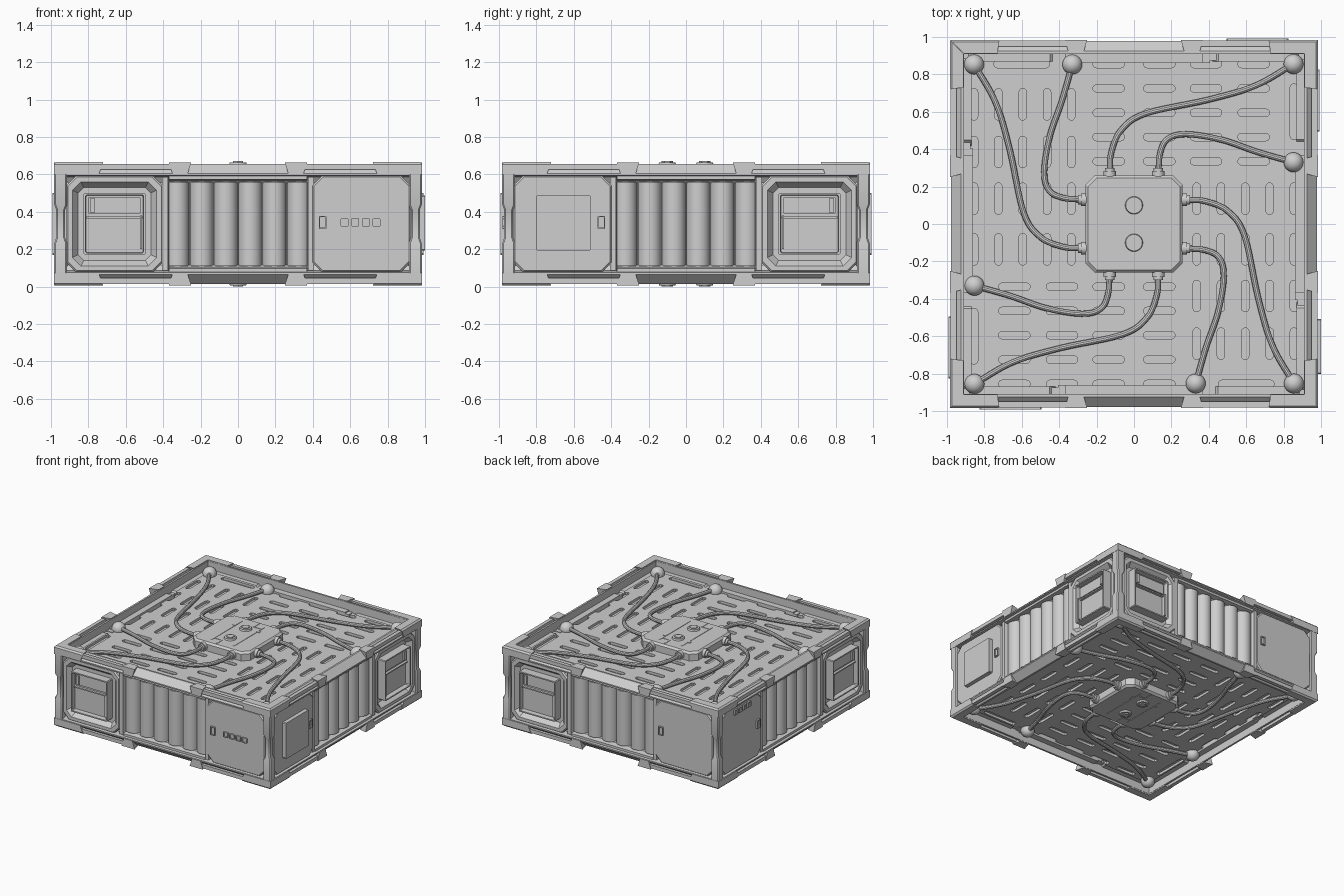
import bpy, bmesh, math
from mathutils import Matrix, Vector

if "Cube" in bpy.data.objects:
    bpy.data.objects.remove(bpy.data.objects["Cube"])

H = 0.67  # total height
grey = bpy.data.materials.new("light_grey")
grey.diffuse_color = (0.62, 0.62, 0.62, 1)
grey.use_nodes = True
grey.node_tree.nodes["Principled BSDF"].inputs["Base Color"].default_value = grey.diffuse_color

T = Matrix.Translation
I = Matrix.Identity(4)
MX = Matrix.Scale(-1, 4, (1, 0, 0))
ZM = T((0, 0, H)) @ Matrix.Scale(-1, 4, (0, 0, 1))
ROT = [Matrix.Rotation(k * math.pi / 2, 4, 'Z') for k in range(4)]
FACES = [ROT[0], ROT[1] @ MX, ROT[2], ROT[3] @ MX]      # front, right, back, left
TWO = [I, ZM]
ROT2 = [z @ r for z in TWO for r in ROT]
EDGES = [r @ m for r in ROT2 for m in (I, MX)]


def obj(name, bm, mats=(I,)):
    """Join transformed copies of bm into one object."""
    out = bmesh.new()
    for m in mats:
        c = bm.copy()
        c.transform(m)
        if m.determinant() < 0:
            bmesh.ops.reverse_faces(c, faces=c.faces[:])
        tmp = bpy.data.meshes.new("tmp")
        c.to_mesh(tmp)
        out.from_mesh(tmp)
        bpy.data.meshes.remove(tmp)
        c.free()
    me = bpy.data.meshes.new(name)
    out.to_mesh(me)
    out.free()
    bm.free()
    me.materials.append(grey)
    o = bpy.data.objects.new(name, me)
    bpy.context.collection.objects.link(o)
    return o


def box(bm, x0, x1, y0, y1, z0, z1):
    m = T(((x0 + x1) / 2, (y0 + y1) / 2, (z0 + z1) / 2)) @ Matrix.Diagonal((x1 - x0, y1 - y0, z1 - z0, 1))
    return bmesh.ops.create_cube(bm, size=1, matrix=m)['verts']


def cyl(bm, r, h, m, seg=24, r2=None):
    bmesh.ops.create_cone(bm, cap_ends=True, segments=seg, radius1=r,
                          radius2=r if r2 is None else r2, depth=h, matrix=m)


def loft(bm, loops, m=I):
    """Skin chamfered rectangles (half width, half height, chamfer, level) and cap the last."""
    prev = None
    for a, b, c, z in loops:
        pts = [(a, -b + c), (a, b - c), (a - c, b), (-a + c, b),
               (-a, b - c), (-a, -b + c), (-a + c, -b), (a - c, -b)]
        ring = [bm.verts.new(m @ Vector((x, y, z))) for x, y in pts]
        if prev:
            for i in range(8):
                j = (i + 1) % 8
                bm.faces.new((prev[i], prev[j], ring[j], ring[i]))
        prev = ring
    bm.faces.new(prev)


def on_front(x, z):
    return T((x, 0, z)) @ Matrix.Rotation(math.pi / 2, 4, 'X')


# inner core behind everything
bm = bmesh.new()
box(bm, -0.88, 0.88, -0.88, 0.88, 0.11, 0.56)
obj("core", bm)

# slotted plates, top and bottom
bm = bmesh.new()
rows = [0.335 + 0.13 * i for i in range(5)]
slots = [(x, y, 0.085, 0) for x in (-0.135, 0.135, 0.385, 0.64) for y in rows]
slots.append((0.855, 0.6, 0.15, 1))
loops = [[(-0.915, -0.915), (0.915, -0.915), (0.915, 0.915), (-0.915, 0.915)]]
for k in range(4):
    for cx, cy, hl, up in slots:
        pts = []
        for s, a0 in ((1, -math.pi / 2), (-1, math.pi / 2)):
            for i in range(6):
                a = a0 + math.pi * i / 5
                p = (s * (hl - 0.02) + 0.02 * math.cos(a), 0.02 * math.sin(a))
                pts.append((cx - p[1], cy + p[0]) if up else (cx + p[0], cy + p[1]))
        for _ in range(k):
            pts = [(-y, x) for x, y in pts]
        loops.append(pts)
slot_edges = []
all_edges = []
for n, pts in enumerate(loops):
    vs = [bm.verts.new((x, y, 0.58)) for x, y in pts]
    es = [bm.edges.new((vs[i - 1], vs[i])) for i in range(len(vs))]
    all_edges += es
    if n:
        slot_edges += es
bmesh.ops.triangle_fill(bm, use_beauty=True, use_dissolve=False, edges=all_edges, normal=(0, 0, 1))
bm.normal_update()
for f in bm.faces:
    if f.normal.z < 0:
        f.normal_flip()
ext = bmesh.ops.extrude_edge_only(bm, edges=slot_edges)['geom']
bmesh.ops.translate(bm, vec=(0, 0, -0.021), verts=[g for g in ext if isinstance(g, bmesh.types.BMVert)])
obj("slotted_plates", bm, TWO)

# chamfered square rims
bm = bmesh.new()
prof = [(0.91, 0.555), (0.91, 0.655), (0.925, 0.655), (0.978, 0.605), (0.978, 0.595), (0.93, 0.585)]
rings = [[bm.verts.new((sx * d, sy * d, z)) for d, z in prof]
         for sx, sy in ((1, 1), (-1, 1), (-1, -1), (1, -1))]
for i in range(4):
    a, b = rings[i - 1], rings[i]
    for j in range(len(prof)):
        bm.faces.new((a[j - 1], b[j - 1], b[j], a[j]))
bmesh.ops.recalc_face_normals(bm, faces=bm.faces[:])
obj("rims", bm, TWO)

# corner caps, edge clamps and thin strips along every rim edge
bm = bmesh.new()
vs = box(bm, 0.73, 0.985, -0.985, -0.912, 0.598, 0.665)
for v in vs:
    if v.co.x < 0.8:
        v.co.x += 0.025 * (v.co.z < 0.63) - 0.01 * (v.co.y < -0.95)
    elif v.co.y > -0.95:
        v.co.x = 0.912
bmesh.ops.bevel(bm, geom=[e for e in bm.edges if all(v.co.y < -0.95 and v.co.z > 0.63 for v in e.verts)],
                offset=0.012, segments=1, affect='EDGES')
obj("corner_caps", bm, EDGES)
bm = bmesh.new()
for v in box(bm, 0.25, 0.37, -0.985, -0.912, 0.598, 0.663):
    if v.co.z < 0.62 or v.co.y > -0.95:
        v.co.x = 0.31 + (v.co.x - 0.31) * 0.65
obj("edge_clamps", bm, EDGES)
bm = bmesh.new()
box(bm, 0.35, 0.74, -0.98, -0.95, 0.625, 0.655)
obj("edge_strips", bm, EDGES)

# corner posts with a notch at mid height
bm = bmesh.new()
loft(bm, [(0.035, 0.035, 0.008, 0.06), (0.035, 0.035, 0.008, 0.23), (0.024, 0.024, 0.008, 0.26),
          (0.024, 0.024, 0.008, 0.41), (0.035, 0.035, 0.008, 0.44), (0.035, 0.035, 0.008, 0.61)],
     T((0.948, -0.948, 0)))
obj("corner_posts", bm, ROT)

# dished window units
bm = bmesh.new()
m = on_front(-0.66, H / 2)
loft(bm, [(0.257, 0.257, 0.05, 0.87), (0.257, 0.257, 0.05, 0.955), (0.25, 0.25, 0.05, 0.965),
          (0.225, 0.225, 0.045, 0.965), (0.195, 0.195, 0.03, 0.925), (0.165, 0.165, 0.006, 0.925),
          (0.165, 0.165, 0.006, 0.993), (0.155, 0.155, 0.006, 0.993), (0.152, 0.152, 0.006, 0.955)], m)
obj("window_units", bm, FACES)
bm = bmesh.new()
box(bm, -0.80, -0.52, -0.965, -0.95, 0.39, 0.475)
box(bm, -0.79, -0.765, -0.978, -0.95, 0.395, 0.47)
box(bm, -0.81, -0.51, -0.975, -0.95, 0.365, 0.375)
box(bm, -0.525, -0.512, -0.985, -0.95, 0.2, 0.38)
obj("window_details", bm, FACES)

# flat end panels
bm = bmesh.new()
loft(bm, [(0.262, 0.257, 0.05, 0.87), (0.262, 0.257, 0.05, 0.958), (0.255, 0.25, 0.05, 0.967)],
     on_front(0.66, H / 2))
obj("end_panels", bm, FACES)
bm = bmesh.new()
loft(bm, [(0.02, 0.035, 0.003, 0.96), (0.02, 0.035, 0.003, 0.98), (0.014, 0.028, 0.003, 0.98),
          (0.014, 0.028, 0.003, 0.97)], on_front(0.452, 0.343))
obj("panel_switches", bm, FACES)


def lamps(name, z, m):
    b = bmesh.new()
    for i in range(4):
        loft(b, [(0.021, 0.021, 0.003, 0.96), (0.021, 0.021, 0.003, 0.98), (0.014, 0.014, 0.002, 0.98),
                 (0.014, 0.014, 0.002, 0.972)], on_front(0.57 + 0.057 * i, z))
    obj(name, b, [m])


lamps("front_lamps", 0.343, FACES[0])
lamps("left_lamps", 0.55, FACES[3])
bm = bmesh.new()
loft(bm, [(0.147, 0.147, 0.006, 0.96), (0.147, 0.147, 0.006, 1.0)], on_front(0.655, 0.34))
obj("right_hatch", bm, [FACES[1]])

# battery cells and their bay
bm = bmesh.new()
for i in range(6):
    cyl(bm, 0.063, 0.45, T((-0.325 + 0.13 * i, -0.885, H / 2)), 32)
obj("battery_cells", bm, FACES)
bm = bmesh.new()
for s in (-1, 1):
    for v in box(bm, min(s * 0.35, s * 0.405), max(s * 0.35, s * 0.405), -0.96, -0.86, 0.085, 0.585):
        if v.co.y < -0.9 and abs(v.co.x) < 0.37:
            v.co.x = s * 0.375
    z = H / 2 + s * 0.24
    for v in box(bm, -0.37, 0.37, -0.96, -0.86, z - 0.02, z + 0.02):
        if v.co.y < -0.9 and abs(v.co.z - H / 2) < 0.24:
            v.co.z += s * 0.018
obj("battery_bays", bm, FACES)

# central hubs with bolts and cover lines
bm = bmesh.new()
loft(bm, [(0.26, 0.26, 0.05, 0.575), (0.26, 0.26, 0.05, 0.635), (0.245, 0.245, 0.045, 0.65)])
obj("hubs", bm, TWO)
bm = bmesh.new()
for s in (-1, 1):
    cyl(bm, 0.048, 0.014, T((0, s * 0.1, 0.656)), 24, 0.044)
    cyl(bm, 0.03, 0.02, T((0, s * 0.1, 0.66)), 6)
obj("hub_bolts", bm, TWO)
bm = bmesh.new()
for s in (-1, 1):
    for x, y0, y1 in ((0.10, -0.2, 0.2), (0.03, 0.16, 0.235)):
        a, b = sorted((s * y0, s * y1))
        box(bm, s * x - 0.004, s * x + 0.004, a, b, 0.645, 0.653)
    box(bm, min(s * 0.03, s * 0.1), max(s * 0.03, s * 0.1), s * 0.164 - 0.004, s * 0.164 + 0.004, 0.645, 0.653)
    box(bm, s * 0.11 - 0.012, s * 0.11 + 0.012, 0.1, 0.124, 0.645, 0.654)
obj("hub_cover_lines", bm, TWO)

# cable sockets and ball ends
bm = bmesh.new()
for s in (-1, 1):
    for r, y, h in ((0.034, 0.268, 0.03), (0.026, 0.285, 0.03)):
        cyl(bm, r, h, T((s * 0.13, y, 0.61)) @ Matrix.Rotation(math.pi / 2, 4, 'X'), 20)
obj("cable_sockets", bm, ROT2)
bm = bmesh.new()
for y in (0.855, 0.33):
    bmesh.ops.create_uvsphere(bm, u_segments=24, v_segments=14, radius=0.053, matrix=T((0.853, y, 0.59)))
obj("cable_ball_ends", bm, ROT2)

# cables swept along smooth paths
bm = bmesh.new()
paths = [[(-0.13, 0.27), (-0.122, 0.38), (-0.07, 0.5), (0.06, 0.59), (0.4, 0.665), (0.65, 0.74), (0.853, 0.855)],
         [(0.13, 0.27), (0.14, 0.38), (0.18, 0.455), (0.28, 0.48), (0.47, 0.45), (0.66, 0.385), (0.853, 0.33)]]
for p in paths:
    q = [Vector((x, y, 0.61 - 0.01 * i / 6)) for i, (x, y) in enumerate(p)]
    q = [2 * q[0] - q[1]] + q + [2 * q[-1] - q[-2]]
    pts = []
    for i in range(1, len(q) - 2):
        a, b, c, d = q[i - 1:i + 3]
        for k in range(6):
            t = k / 6
            pts.append(0.5 * (2 * b + (c - a) * t + (2 * a - 5 * b + 4 * c - d) * t * t
                              + (3 * b - a - 3 * c + d) * t ** 3))
    pts.append(q[-2])
    prev = None
    for i, c in enumerate(pts):
        tan = (pts[min(i + 1, len(pts) - 1)] - pts[max(i - 1, 0)]).normalized()
        side = tan.cross(Vector((0, 0, 1))).normalized()
        up = side.cross(tan)
        ring = [bm.verts.new(c + 0.016 * (math.cos(j * math.pi / 5) * side + math.sin(j * math.pi / 5) * up))
                for j in range(10)]
        if prev:
            for j in range(10):
                bm.faces.new((prev[j - 1], prev[j], ring[j], ring[j - 1]))
        prev = ring
bmesh.ops.recalc_face_normals(bm, faces=bm.faces[:])
obj("cables", bm, ROT2)

# smooth round parts, keep hard edges sharp
for o in bpy.context.collection.objects:
    o.select_set(True)
    bpy.context.view_layer.objects.active = o
bpy.ops.object.shade_smooth_by_angle(angle=math.radians(28))
